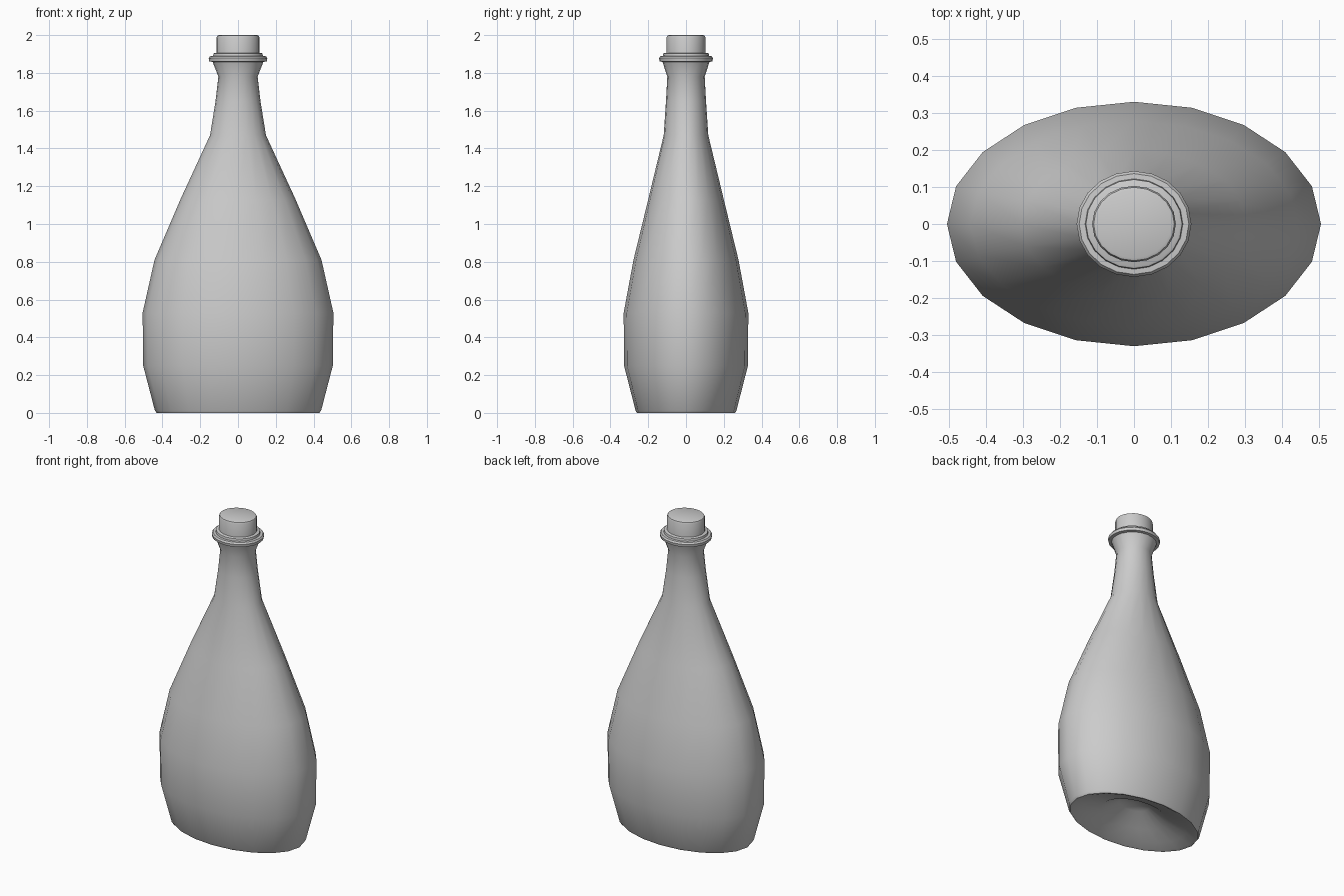
import bpy, bmesh, math

if "Cube" in bpy.data.objects:
    bpy.data.objects.remove(bpy.data.objects["Cube"])

SIDES = 20

def loft(name, profile, angle):
    """Stack elliptical rings (z, x radius, y radius); zero radius makes a pole."""
    bm = bmesh.new()
    rings = []
    for z, rx, ry in profile:
        if rx == 0:
            rings.append([bm.verts.new((0, 0, z))])
        else:
            rings.append([bm.verts.new((rx * math.cos(2 * math.pi * i / SIDES),
                                        ry * math.sin(2 * math.pi * i / SIDES), z))
                          for i in range(SIDES)])
    for a, b in zip(rings, rings[1:]):
        for i in range(SIDES):
            j = (i + 1) % SIDES
            if len(a) == 1:
                bm.faces.new((a[0], b[j], b[i]))
            else:
                bm.faces.new((a[i], a[j], b[j], b[i]))
    # close any open ring ends
    if len(rings[0]) > 1:
        bm.faces.new(rings[0][::-1])
    bm.faces.new(rings[-1])
    bmesh.ops.recalc_face_normals(bm, faces=bm.faces)
    mesh = bpy.data.meshes.new(name)
    bm.to_mesh(mesh)
    bm.free()
    ob = bpy.data.objects.new(name, mesh)
    bpy.context.collection.objects.link(ob)
    bpy.ops.object.select_all(action='DESELECT')
    ob.select_set(True)
    bpy.context.view_layer.objects.active = ob
    bpy.ops.object.shade_smooth_by_angle(angle=math.radians(angle))
    return ob

# Flask body: hollowed base, oval belly, tapering neck
loft("bottle_body", [
    (0.13, 0, 0), (0.12, 0.10, 0.065), (0.055, 0.22, 0.14), (0.025, 0.35, 0.215),
    (0.003, 0.41, 0.25), (0.0, 0.43, 0.26), (0.012, 0.44, 0.267),
    (0.25, 0.502, 0.328), (0.53, 0.505, 0.33), (0.81, 0.442, 0.278),
    (1.13, 0.305, 0.20), (1.47, 0.148, 0.118), (1.65, 0.119, 0.106),
    (1.78, 0.104, 0.099), (1.86, 0.135, 0.125)], 50)

# Lip ring around the mouth
loft("lip_ring", [
    (1.858, 0.135, 0.125), (1.861, 0.153, 0.140), (1.878, 0.155, 0.143),
    (1.888, 0.148, 0.136), (1.889, 0.132, 0.122), (1.903, 0.130, 0.120),
    (1.906, 0.124, 0.115)], 40)

# Stopper with a small bevelled top
loft("stopper", [
    (1.88, 0.113, 0.103), (1.988, 0.113, 0.103), (1.997, 0.109, 0.099),
    (2.0, 0.101, 0.092)], 40)
